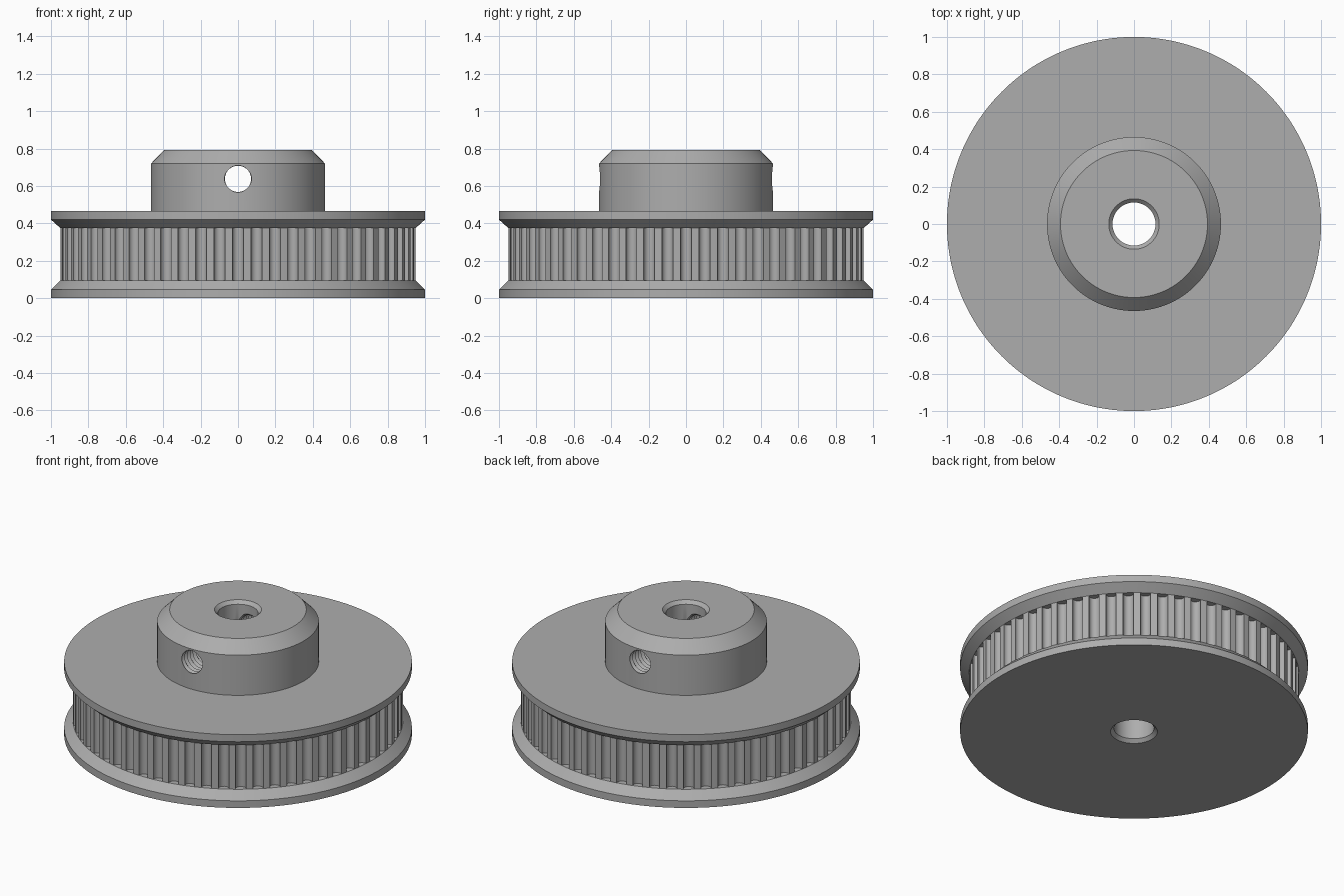
import bpy, bmesh
from math import sin, cos, tau, radians
from mathutils import Matrix

cube = bpy.data.objects.get("Cube")
if cube:
    bpy.data.objects.remove(cube, do_unlink=True)

metal = bpy.data.materials.new("grey metal")
metal.use_nodes = True
GREY = (0.42, 0.42, 0.42, 1)
metal.diffuse_color = GREY
metal.node_tree.nodes["Principled BSDF"].inputs["Base Color"].default_value = GREY


def make_object(name, bm):
    bmesh.ops.recalc_face_normals(bm, faces=bm.faces[:])
    mesh = bpy.data.meshes.new(name)
    bm.to_mesh(mesh)
    bm.free()
    mesh.materials.append(metal)
    obj = bpy.data.objects.new(name, mesh)
    bpy.context.collection.objects.link(obj)
    return obj


def lathe(profile, sides, closed):
    """Revolve (radius, z) points about z; a closed profile makes a ring, an open one is capped."""
    bm = bmesh.new()
    rings = [[bm.verts.new((r * cos(tau * i / sides), r * sin(tau * i / sides), z))
              for i in range(sides)] for r, z in profile]
    pairs = list(zip(rings, rings[1:]))
    if closed:
        pairs.append((rings[-1], rings[0]))
    else:
        bm.faces.new(rings[0])
        bm.faces.new(rings[-1])
    for a, b in pairs:
        for i in range(sides):
            j = (i + 1) % sides
            bm.faces.new((a[i], a[j], b[j], b[i]))
    return bm


def cut(obj, cutter):
    mod = obj.modifiers.new(cutter.name, "BOOLEAN")
    mod.operation = "DIFFERENCE"
    mod.solver = "EXACT"
    mod.object = cutter
    bpy.context.view_layer.objects.active = obj
    bpy.ops.object.modifier_apply(modifier=mod.name)
    bpy.data.objects.remove(cutter, do_unlink=True)


# Pulley body: flanges, belt drum, hub and chamfered bore in one profile
BELT_R, BELT_LOW, BELT_HIGH = 0.95, 0.095, 0.375
HUB_R, BORE_R, TOP = 0.465, 0.115, 0.793
pulley = make_object("pulley_body", lathe([
    (BORE_R, 0.02), (BORE_R + 0.02, 0), (1, 0), (1, 0.045),
    (BELT_R, BELT_LOW), (BELT_R, BELT_HIGH), (1, 0.42), (1, 0.465),
    (HUB_R, 0.465), (HUB_R, 0.72), (0.393, TOP),
    (BORE_R + 0.02, TOP), (BORE_R, TOP - 0.02)], 240, True))

# Round-bottomed belt grooves around the drum
TEETH = 60
bm = bmesh.new()
for k in range(TEETH):
    spot = (Matrix.Rotation(tau * k / TEETH, 4, "Z")
            @ Matrix.Translation((BELT_R - 0.007, 0, (BELT_LOW + BELT_HIGH) / 2)))
    bmesh.ops.create_cone(bm, cap_ends=True, segments=20, radius1=0.031, radius2=0.031,
                          depth=BELT_HIGH - BELT_LOW, matrix=spot)
cut(pulley, make_object("groove_cutter", bm))

# Threaded set-screw hole through the hub, front to back
PITCH, TURNS = 0.028, 36
thread = [(0.07 if n % 2 else 0.082, (n / 2 - TURNS / 2) * PITCH) for n in range(TURNS * 2 + 1)]
bm = lathe(thread, 40, False)
bm.transform(Matrix.Translation((0, 0, 0.638)) @ Matrix.Rotation(radians(90), 4, "X"))
cut(pulley, make_object("screw_hole_cutter", bm))

# Smooth round surfaces, crisp edges
bpy.ops.object.select_all(action="DESELECT")
pulley.select_set(True)
bpy.context.view_layer.objects.active = pulley
bpy.ops.object.shade_smooth_by_angle(angle=radians(25))
